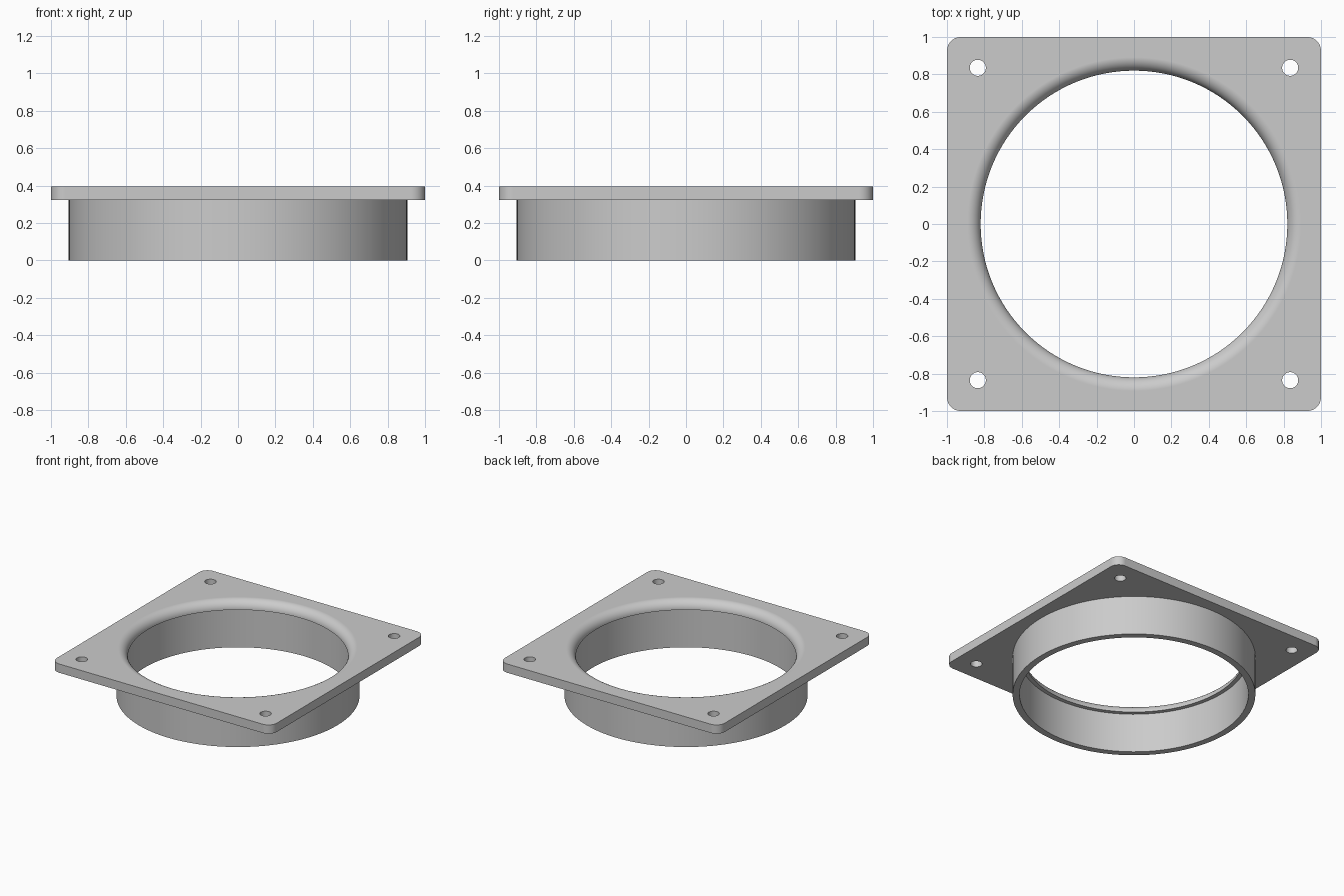
import bpy, bmesh, math

if "Cube" in bpy.data.objects:
    bpy.data.objects.remove(bpy.data.objects["Cube"], do_unlink=True)

PLATE_Z, TOP_Z = 0.323, 0.395        # underside and top of the plate
BORE, TUBE_IN, TUBE_OUT = 0.82, 0.853, 0.905
SEGMENTS = 128

grey = bpy.data.materials.new("light_grey")
grey.use_nodes = True
colour = (0.6, 0.6, 0.6, 1)
grey.diffuse_color = colour
grey.node_tree.nodes["Principled BSDF"].inputs["Base Color"].default_value = colour


def add_object(name, bm):
    bmesh.ops.recalc_face_normals(bm, faces=bm.faces)
    mesh = bpy.data.meshes.new(name)
    bm.to_mesh(mesh)
    bm.free()
    mesh.materials.append(grey)
    obj = bpy.data.objects.new(name, mesh)
    bpy.context.collection.objects.link(obj)
    return obj


def revolve(name, profile):
    """Spin a list of (radius, z) points round the z axis."""
    bm = bmesh.new()
    rings = []
    for r, z in profile:
        ring = [bm.verts.new((r * math.cos(a), r * math.sin(a), z))
                for a in (2 * math.pi * i / SEGMENTS for i in range(SEGMENTS))]
        rings.append(ring)
    for low, high in zip(rings, rings[1:]):
        for i in range(SEGMENTS):
            j = (i + 1) % SEGMENTS
            bm.faces.new((low[i], low[j], high[j], high[i]))
    return add_object(name, bm), rings


def cap_ends(obj):
    bm = bmesh.new()
    bm.from_mesh(obj.data)
    bmesh.ops.holes_fill(bm, edges=[e for e in bm.edges if e.is_boundary])
    bmesh.ops.recalc_face_normals(bm, faces=bm.faces)
    bm.to_mesh(obj.data)
    bm.free()


def activate(obj):
    bpy.ops.object.select_all(action='DESELECT')
    obj.select_set(True)
    bpy.context.view_layer.objects.active = obj


def cut(obj, cutter):
    mod = obj.modifiers.new("cut", 'BOOLEAN')
    mod.operation, mod.solver, mod.object = 'DIFFERENCE', 'EXACT', cutter
    activate(obj)
    bpy.ops.object.modifier_apply(modifier=mod.name)
    bpy.data.objects.remove(cutter, do_unlink=True)


def smooth(obj):
    activate(obj)
    bpy.ops.object.shade_smooth_by_angle(angle=math.radians(30))
    mod = obj.modifiers.new("even_normals", 'WEIGHTED_NORMAL')
    mod.keep_sharp = True


# Square mounting plate with rounded corners
bm = bmesh.new()
bmesh.ops.create_cube(bm, size=1)
for v in bm.verts:
    v.co = (v.co.x * 2, v.co.y * 2, PLATE_Z if v.co.z < 0 else TOP_Z)
upright = [e for e in bm.edges if abs(e.verts[0].co.z - e.verts[1].co.z) > 0.01]
bmesh.ops.bevel(bm, geom=upright, offset=0.075, segments=10, profile=0.5,
                affect='EDGES')
plate = add_object("mounting_plate", bm)

# Central opening with a rounded top lip
lip = TOP_Z - PLATE_Z
profile = [(BORE, PLATE_Z - 0.1)]
for i in range(11):
    a = math.pi / 2 * i / 10
    profile.append((BORE + lip * (1 - math.cos(a)), PLATE_Z + lip * math.sin(a)))
profile.append((BORE + lip, TOP_Z + 0.1))
opening, _ = revolve("opening_cutter", profile)
cap_ends(opening)
cut(plate, opening)

# Screw holes in the four corners
for sx in (-1, 1):
    for sy in (-1, 1):
        bpy.ops.mesh.primitive_cylinder_add(vertices=32, radius=0.043, depth=0.3,
                                            location=(0.835 * sx, 0.835 * sy, TOP_Z))
        cut(plate, bpy.context.object)
smooth(plate)

# Round duct collar hanging below the plate
collar, _ = revolve("duct_collar", [(TUBE_IN, PLATE_Z), (TUBE_IN, 0),
                                    (TUBE_OUT, 0), (TUBE_OUT, PLATE_Z)])
# Open-topped shell: make the normals face away from the wall
bm = bmesh.new()
bm.from_mesh(collar.data)
for f in bm.faces:
    c = f.calc_center_median()
    f.normal_update()
    if abs(f.normal.z) > 0.5:
        wrong = f.normal.z > 0
    else:
        outward = c.xy.length > (TUBE_IN + TUBE_OUT) / 2
        wrong = (f.normal.xy.dot(c.xy) > 0) != outward
    if wrong:
        f.normal_flip()
bm.to_mesh(collar.data)
bm.free()
smooth(collar)
